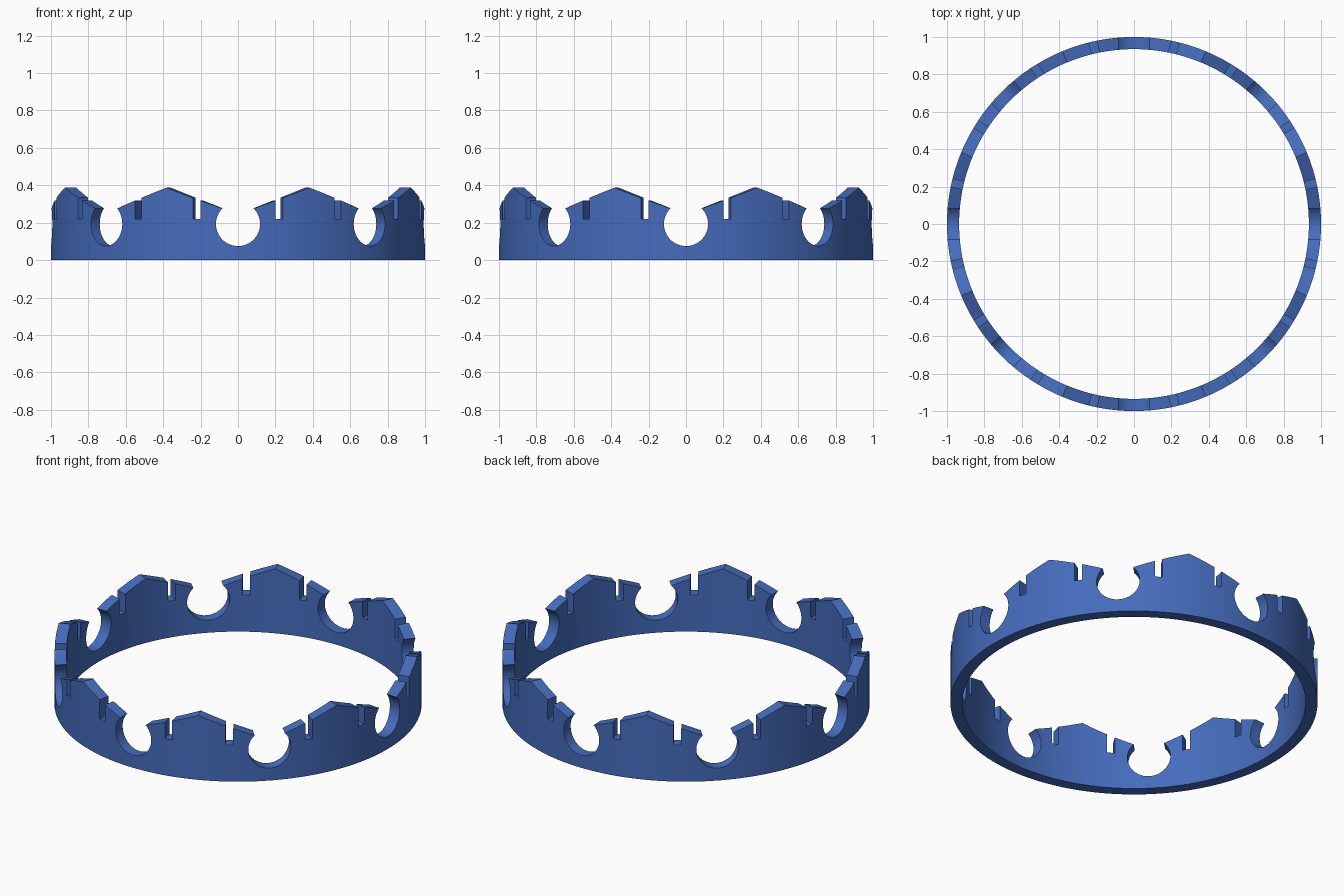
import bpy, bmesh, math
from mathutils import Matrix, Vector

if "Cube" in bpy.data.objects:
    bpy.data.objects.remove(bpy.data.objects["Cube"])

R_OUT, R_IN = 1.0, 0.935
TEETH = 8
STEP = 2 * math.pi / TEETH
SEGS = TEETH * 24
VALLEY, PEAK = 0.246, 0.387
HOLE_R, HOLE_Z = 0.118, 0.193
SLOT_ANGLE, SLOT_W, SLOT_Z = math.radians(12.7), 0.042, 0.22


def make_object(name, bm):
    bmesh.ops.recalc_face_normals(bm, faces=bm.faces)
    mesh = bpy.data.meshes.new(name)
    bm.to_mesh(mesh)
    bm.free()
    obj = bpy.data.objects.new(name, mesh)
    bpy.context.collection.objects.link(obj)
    return obj


def top_height(a):
    # Valleys at the round notches, peaks halfway between them
    t = abs(((a + STEP / 2) % STEP) - STEP / 2) / (STEP / 2)
    return VALLEY + (PEAK - VALLEY) * t


# Band with a zigzag top edge
bm = bmesh.new()
rings = []
for i in range(SEGS):
    a = 2 * math.pi * i / SEGS
    c, s, h = math.cos(a), math.sin(a), top_height(a)
    rings.append([bm.verts.new((r * c, r * s, z)) for r, z in
                  ((R_OUT, 0), (R_OUT, h), (R_IN, h), (R_IN, 0))])
for i in range(SEGS):
    p, q = rings[i], rings[(i + 1) % SEGS]
    for j in range(4):
        k = (j + 1) % 4
        bm.faces.new((p[j], q[j], q[k], p[k]))
band = make_object("crown_band", bm)

# Round notches and narrow slots as one cutter
bm = bmesh.new()
for i in range(TEETH):
    spin = Matrix.Rotation(i * STEP, 4, 'Z')
    bmesh.ops.create_cone(
        bm, cap_ends=True, segments=48, radius1=HOLE_R, radius2=HOLE_R, depth=0.3,
        matrix=spin @ Matrix.Translation((0.97, 0, HOLE_Z)) @ Matrix.Rotation(math.pi / 2, 4, 'Y'))
    for side in (-1, 1):
        turn = Matrix.Rotation(i * STEP + side * SLOT_ANGLE, 4, 'Z')
        size = Matrix.Diagonal(Vector((0.3, SLOT_W, 0.4, 1)))
        bmesh.ops.create_cube(
            bm, size=1, matrix=turn @ Matrix.Translation((0.97, 0, SLOT_Z + 0.2)) @ size)
cutter = make_object("notch_cutter", bm)
cutter.hide_render = True

# Cut the notches, then remove the cutter
bpy.context.view_layer.objects.active = band
band.select_set(True)
cut = band.modifiers.new("notches", 'BOOLEAN')
cut.operation = 'DIFFERENCE'
cut.solver = 'EXACT'
cut.object = cutter
bpy.ops.object.modifier_apply(modifier=cut.name)
bpy.data.objects.remove(cutter)

# Single blue colour
blue = bpy.data.materials.new("blue")
blue.diffuse_color = (0.06, 0.15, 0.51, 1)
blue.use_nodes = True
blue.node_tree.nodes["Principled BSDF"].inputs["Base Color"].default_value = blue.diffuse_color
band.data.materials.clear()
band.data.materials.append(blue)
for f in band.data.polygons:
    f.material_index = 0
bpy.ops.object.shade_smooth_by_angle(angle=math.radians(15))
